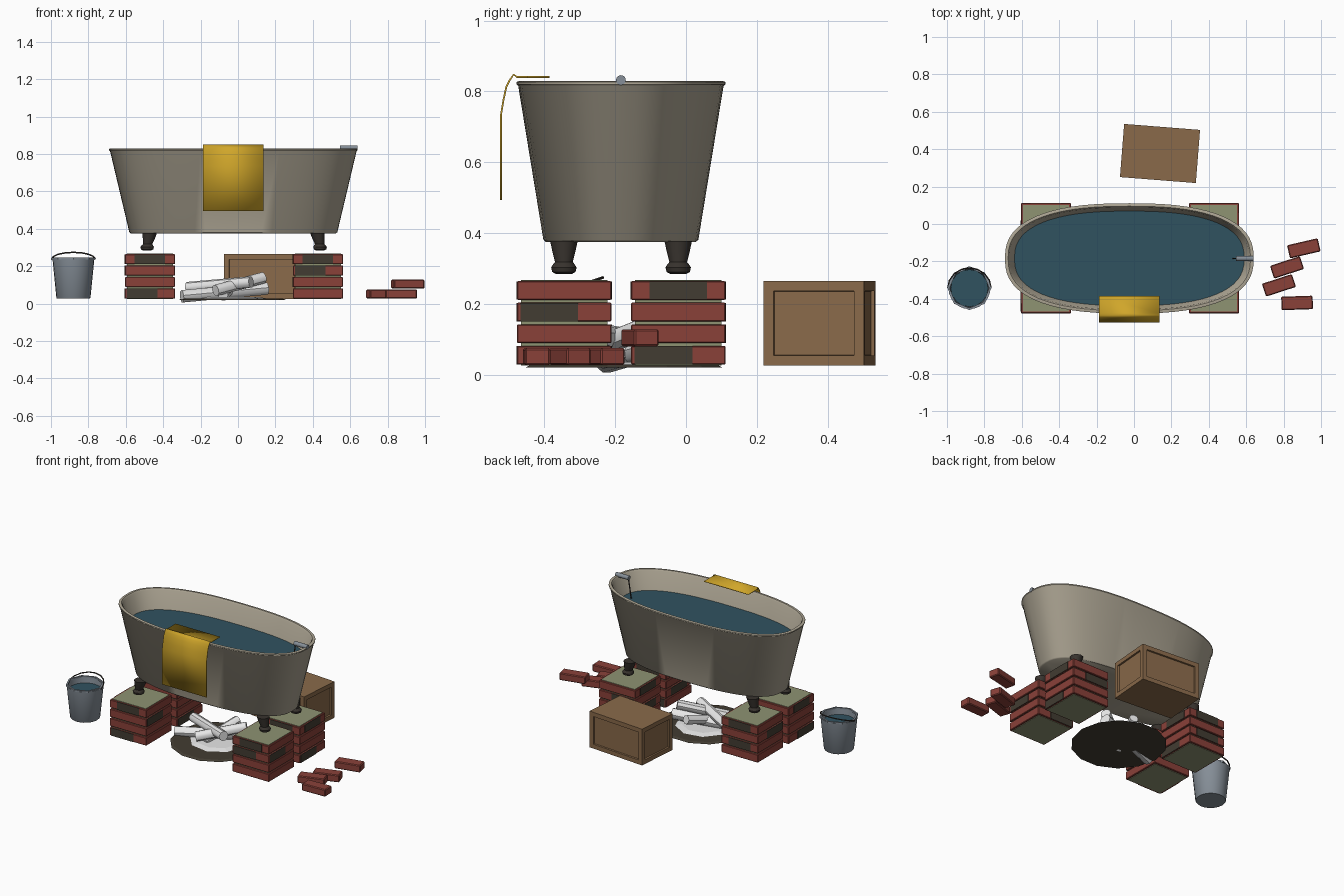
import bpy, bmesh, math
from mathutils import Vector, Matrix

if "Cube" in bpy.data.objects:
    bpy.data.objects.remove(bpy.data.objects["Cube"])


def material(name, r, g, b):
    m = bpy.data.materials.new(name)
    m.diffuse_color = [((c / 255 + 0.055) / 1.055) ** 2.4 for c in (r, g, b)] + [1]
    m.use_nodes = True
    m.node_tree.nodes["Principled BSDF"].inputs["Base Color"].default_value = m.diffuse_color
    return m


ENAMEL = material("beige enamel", 176, 168, 150)
BRICK = material("brick red", 138, 65, 57)
SOOT = material("soot brown", 66, 60, 50)
MORTAR = material("mortar green grey", 142, 147, 114)
WOOD = material("crate wood", 138, 106, 74)
WATER = material("water blue", 48, 82, 96)
ZINC = material("zinc grey", 134, 143, 152)
TOWEL = material("mustard towel", 208, 166, 42)
WHITE = material("white log", 236, 236, 236)
IRON = material("dark iron", 56, 51, 46)


def finish(bm, name, mat, smooth=False):
    bmesh.ops.recalc_face_normals(bm, faces=bm.faces)
    me = bpy.data.meshes.new(name)
    bm.to_mesh(me)
    bm.free()
    me.materials.append(mat)
    ob = bpy.data.objects.new(name, me)
    bpy.context.collection.objects.link(ob)
    if smooth:
        bpy.ops.object.select_all(action='DESELECT')
        ob.select_set(True)
        bpy.context.view_layer.objects.active = ob
        bpy.ops.object.shade_smooth_by_angle(angle=math.radians(40))
    return ob


def box(name, loc, size, mat, rot=0, bevel=0):
    bm = bmesh.new()
    bmesh.ops.create_cube(bm, size=1)
    bmesh.ops.scale(bm, vec=size, verts=bm.verts)
    if bevel:
        bmesh.ops.bevel(bm, geom=bm.edges[:], offset=bevel, segments=1, affect='EDGES')
    bm.transform(Matrix.Translation(loc) @ Matrix.Rotation(math.radians(rot), 4, 'Z'))
    return finish(bm, name, mat)


def loft(name, rings, mat, segs=16, power=2.0, smooth=True):
    """Join (cx, cy, z, half x, half y) rings and cap both ends."""
    bm = bmesh.new()
    loops = []
    for cx, cy, z, hx, hy in rings:
        loop = []
        for i in range(segs):
            a = 2 * math.pi * i / segs
            c, s = math.cos(a), math.sin(a)
            px = math.copysign(abs(c) ** (2 / power), c)
            py = math.copysign(abs(s) ** (2 / power), s)
            loop.append(bm.verts.new((cx + hx * px, cy + hy * py, z)))
        loops.append(loop)
    for a, b in zip(loops, loops[1:]):
        for i in range(segs):
            j = (i + 1) % segs
            bm.faces.new((a[i], a[j], b[j], b[i]))
    bm.faces.new(loops[0][::-1])
    bm.faces.new(loops[-1])
    return finish(bm, name, mat, smooth)


def rod(name, p, q, r, mat, segs=10):
    p, q = Vector(p), Vector(q)
    bm = bmesh.new()
    bmesh.ops.create_cone(bm, cap_ends=True, segments=segs, radius1=r, radius2=r,
                          depth=(q - p).length)
    turn = (q - p).to_track_quat('Z', 'Y').to_matrix().to_4x4()
    bm.transform(Matrix.Translation((p + q) / 2) @ turn)
    return finish(bm, name, mat, True)


# Bathtub: outer wall, rolled rim, inner wall and floor
TX, TY = -0.025, -0.184
profile = [(.375, .548, .212), (.381, .556, .219), (.815, .659, .290), (.82, .665, .295),
           (.827, .665, .295), (.829, .658, .289), (.829, .648, .279), (.82, .641, .272),
           (.45, .56, .215)]
loft("bathtub", [(TX, TY, z, hx, hy) for z, hx, hy in profile], ENAMEL, 64, 2.5)
loft("bath_water", [(TX, TY, .69, .612, .251), (TX, TY, .70, .614, .253)], WATER, 64, 2.5, False)

# Tub feet, leaning outward
for fx, sx in ((-.472, -1), (.425, 1)):
    for fy in (-.345, -.022):
        rings = [(.284, .022, 1), (.29, .033, 1), (.303, .036, 1), (.312, .03, .9),
                 (.318, .025, .8), (.35, .033, .3), (.378, .039, 0)]
        loft("tub_foot", [(fx + sx * .014 * k, fy, z, r, r) for z, r, k in rings], IRON, 12)

# Brick piers: mortar core, four courses and sooty bricks on the sides
SIDES = [(0, -1), (1, 0), (0, 1), (-1, 0)]
SOOTY = {(-1, -1): ("03", "2", "1", "03"), (1, -1): ("23", "2", "03", "1"),
         (-1, 1): ("1", "03", "13", "2"), (1, 1): ("3", "03", "2", "13")}
for (sx, sy), marks in SOOTY.items():
    px = -.471 if sx < 0 else .427
    py = -.344 if sy < 0 else -.0215
    box("mortar_core", (px, py, .146), (.245, .245, .242), MORTAR)
    for c in range(4):
        z = .0545 + c * .061
        box("brick_course", (px, py, z), (.267, .267, .053), BRICK, bevel=.003)
        for (dx, dy), mark in zip(SIDES, marks):
            if str(c) in mark:
                off = -.042 if c % 2 == 0 else 0
                loc = (px + dx * .132 + abs(dy) * off, py + dy * .132 + abs(dx) * off, z)
                size = (.006 if dx else .163, .006 if dy else .163, .052)
                box("sooty_brick", loc, size, SOOT)

# Loose bricks
for x, y, z, rot in ((.908, -.130, .104, 13), (.818, -.232, .051, 18),
                     (.775, -.328, .051, 18), (.872, -.422, .051, 2)):
    box("loose_brick", (x, y, z), (.168, .072, .048), BRICK, rot, .005)

# Crate with sunken side panels
bm = bmesh.new()
bmesh.ops.create_cube(bm, size=1)
bmesh.ops.scale(bm, vec=(.407, .285, .24), verts=bm.verts)
sides = [f for f in bm.faces if abs(f.normal.z) < .5]
bmesh.ops.inset_individual(bm, faces=sides, thickness=.04, depth=0)
bmesh.ops.inset_individual(bm, faces=sides, thickness=.002, depth=-.01)
bm.transform(Matrix.Translation((.139, .377, .145)) @ Matrix.Rotation(math.radians(-4.5), 4, 'Z'))
finish(bm, "crate", WOOD)

# Bucket with rim, water and a folded wire handle
BX, BY = -.88, -.343


def bucket_part(name, pts, mat, segs, smooth=True):
    loft(name, [(BX, BY, z, r, r) for z, r in pts], mat, segs, 2, smooth)


bucket_part("bucket", [(.026, .088), (.03, .091), (.24, .112), (.24, .105), (.17, .098)], ZINC, 24)
bucket_part("bucket_water", [(.195, .1), (.203, .1)], WATER, 16, False)
bm = bmesh.new()
rim = [[bm.verts.new((BX + r * math.cos(k * math.pi / 4), BY + r * math.sin(k * math.pi / 4), z))
        for r, z in ((.117, .236), (.117, .247), (.106, .247), (.106, .236))] for k in range(8)]
for k in range(8):
    a, b = rim[k], rim[(k + 1) % 8]
    for i in range(4):
        bm.faces.new((a[i], b[i], b[(i + 1) % 4], a[(i + 1) % 4]))
finish(bm, "bucket_rim", ZINC)
arc = [(BX + .116 * math.cos(k * math.pi / 8), BY + .108 * math.sin(k * math.pi / 8),
        .238 + .036 * math.sin(k * math.pi / 8)) for k in range(9)]
for p, q in zip(arc, arc[1:]):
    rod("bucket_handle", p, q, .004, IRON, 6)

# Towel draped over the front rim
path = [(-.386, .841), (-.478, .841), (-.487, .848), (-.498, .832), (-.508, .812),
        (-.516, .775), (-.523, .733), (-.523, .494)]
bm = bmesh.new()
rows = [[bm.verts.new((x, y, z)) for x in (-.187, .137)] for y, z in path]
for a, b in zip(rows, rows[1:]):
    bm.faces.new((a[0], a[1], b[1], b[0]))
towel = finish(bm, "towel", TOWEL, True)
solid = towel.modifiers.new("thickness", 'SOLIDIFY')
solid.thickness = .005
solid.offset = 0

# Spout over the right rim with a thin chain into the water
rod("spout", (.545, -.184, .832), (.64, -.184, .832), .014, ZINC, 12)
rod("plug_chain", (.55, -.184, .825), (.53, -.184, .70), .004, IRON, 6)

# Fire bed and logs under the tub
loft("fire_bed", [(-.03, -.175, .02, .285, .285), (-.03, -.175, .028, .27, .27)], SOOT, 14, 2, False)
loft("pale_ash", [(-.03, -.155, .026, .19, .19), (-.03, -.155, .036, .14, .14)], WHITE, 9, 2, False)
for p, q, r in (((-.30, -.225, .038), (.155, -.08, .08), .034),
                ((-.27, -.08, .085), (.07, -.25, .115), .031),
                ((-.12, -.27, .07), (.135, -.10, .138), .031),
                ((.0, .0, .11), (-.08, -.24, .042), .028)):
    rod("log", p, q, r, WHITE, 9)
